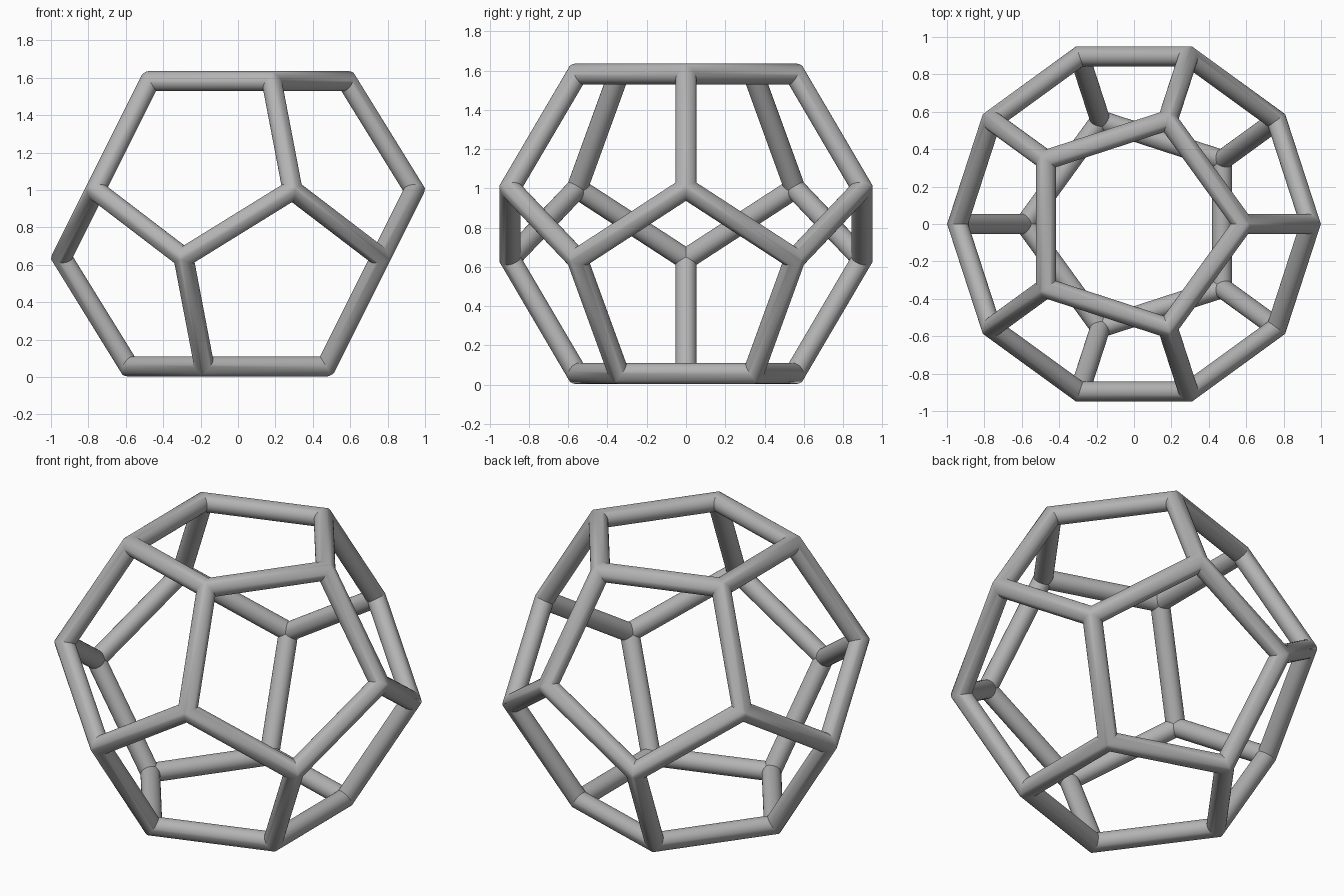
import bpy, bmesh
from math import cos, sin, pi, sqrt
from mathutils import Vector

if "Cube" in bpy.data.objects:
    bpy.data.objects.remove(bpy.data.objects["Cube"])

EDGE = 0.685      # strut length between joint centres
RADIUS = 0.0535   # strut radius
SIDES = 32
CENTRE = Vector((0, 0, 0.82))
PHI = (1 + sqrt(5)) / 2

# Joint centres: four rings of five, from the top pentagon to the bottom one
cap = EDGE / (2 * sin(pi / 5))
high = EDGE * PHI ** 2 * sqrt((PHI ** 2 + 1) / 5) / (2 * sqrt(3 - PHI)) * sqrt(3 - PHI) / PHI ** 0
high = EDGE / 2 * sqrt(5 / 2 + 11 / 10 * sqrt(5))
low = high - EDGE * sqrt(1 - (cap * (PHI - 1) / EDGE) ** 2)
joints = []
for radius, z, turn in ((cap, high, 0), (cap * PHI, low, 0),
                        (cap * PHI, -low, pi / 5), (cap, -high, pi / 5)):
    for k in range(5):
        a = turn + k * 2 * pi / 5
        joints.append(Vector((radius * cos(a), radius * sin(a), z)))


def neighbours(p):
    return [q for q in joints if 0.5 * EDGE < (q - p).length < 1.1 * EDGE]


def mitre(point, joint, along):
    """Slide a rim point along its strut to the planes shared with adjoining struts."""
    reach = []
    for q in neighbours(joint):
        n = along - (q - joint).normalized()
        if n.length > 0.01:
            reach.append(-(point - joint).dot(n) / along.dot(n))
    return point + along * max(reach)


# Round struts with mitred ends, welded into one frame
bm = bmesh.new()
for i, p in enumerate(joints):
    for q in neighbours(p):
        if joints.index(q) < i:
            continue
        along = (q - p).normalized()
        out = (p + q).normalized()
        side = along.cross(out)
        rims = [[], []]
        for k in range(SIDES):
            a = 2 * pi * k / SIDES
            offset = RADIUS * (cos(a) * out + sin(a) * side)
            rims[0].append(bm.verts.new(mitre(p + offset, p, along) + CENTRE))
            rims[1].append(bm.verts.new(mitre(q + offset, q, -along) + CENTRE))
        for k in range(SIDES):
            n = (k + 1) % SIDES
            bm.faces.new((rims[0][k], rims[0][n], rims[1][n], rims[1][k]))
bmesh.ops.remove_doubles(bm, verts=bm.verts, dist=0.0005)
bmesh.ops.recalc_face_normals(bm, faces=bm.faces)

mesh = bpy.data.meshes.new("dodecahedron_frame")
bm.to_mesh(mesh)
bm.free()
frame = bpy.data.objects.new("dodecahedron_frame", mesh)
bpy.context.collection.objects.link(frame)

# Plain grey
grey = bpy.data.materials.new("grey")
grey.use_nodes = True
colour = (0.45, 0.45, 0.45, 1)
grey.diffuse_color = colour
grey.node_tree.nodes["Principled BSDF"].inputs["Base Color"].default_value = colour
mesh.materials.append(grey)

bpy.context.view_layer.objects.active = frame
frame.select_set(True)
bpy.ops.object.shade_smooth_by_angle(angle=pi / 6)
